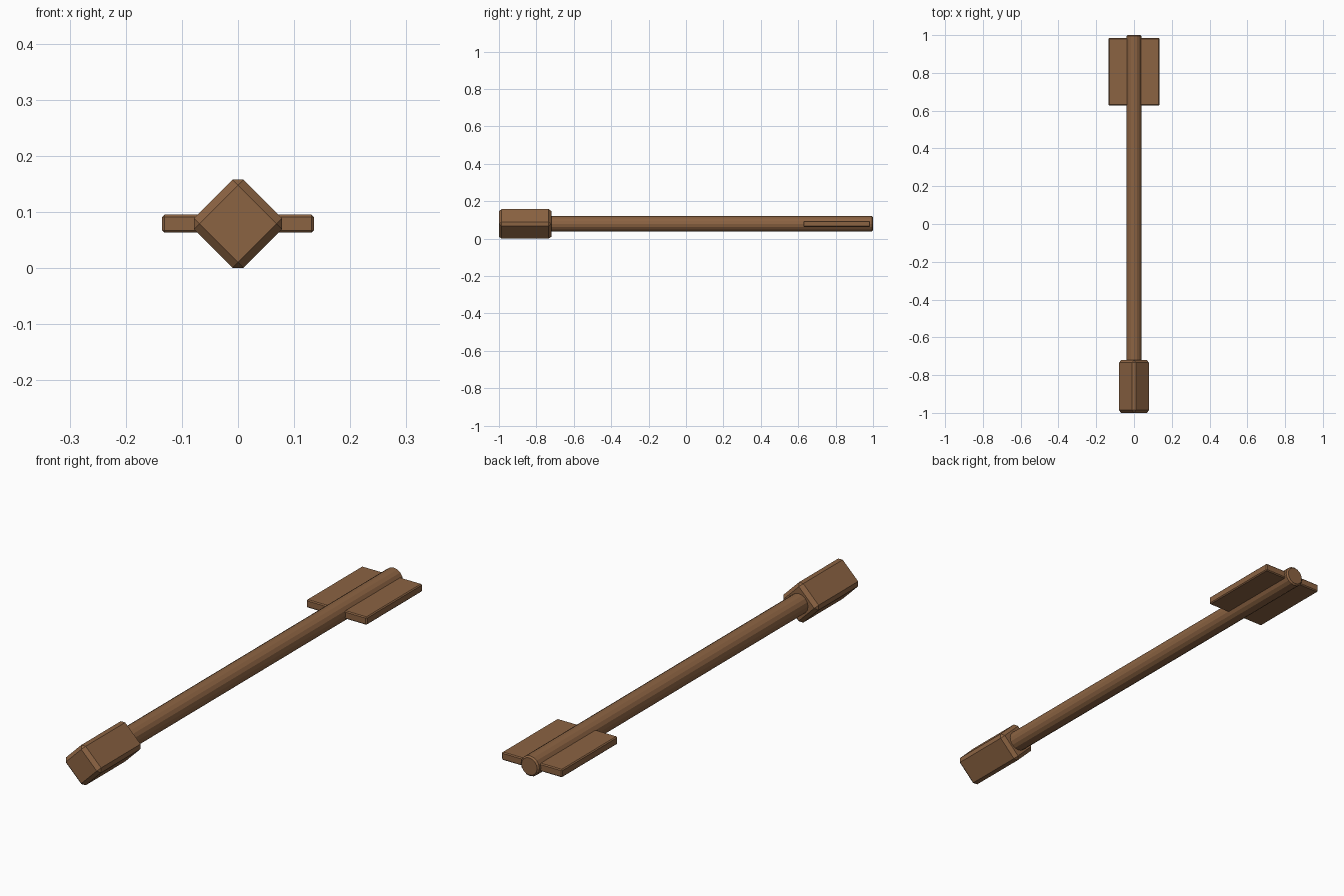
import bpy
from math import radians

if "Cube" in bpy.data.objects:
    bpy.data.objects.remove(bpy.data.objects["Cube"])

CZ = 0.079  # height of the shaft axis

wood = bpy.data.materials.new("brown_wood")
wood.diffuse_color = (0.26, 0.125, 0.055, 1)
wood.use_nodes = True
wood.node_tree.nodes["Principled BSDF"].inputs["Base Color"].default_value = wood.diffuse_color


def finish(name, bevel):
    """Name the active object, apply its transform, chamfer it and colour it."""
    ob = bpy.context.object
    ob.name = name
    bpy.ops.object.transform_apply(location=False, rotation=True, scale=True)
    mod = ob.modifiers.new("chamfer", 'BEVEL')
    mod.width = bevel
    mod.segments = 1
    mod.limit_method = 'ANGLE'
    mod.angle_limit = radians(50)
    ob.data.materials.append(wood)
    return ob


def box(name, x, y0, y1, z, bevel, roll=0):
    bpy.ops.mesh.primitive_cube_add(size=1, location=(0, (y0 + y1) / 2, CZ),
                                    rotation=(0, radians(roll), 0))
    bpy.context.object.scale = (x, y1 - y0, z)
    return finish(name, bevel)


# Shaft running back from inside the head
y0, y1 = -0.76, 1.0
bpy.ops.mesh.primitive_cylinder_add(vertices=16, radius=0.041, depth=y1 - y0,
                                    location=(0, (y0 + y1) / 2, CZ),
                                    rotation=(radians(90), 0, 0))
finish("shaft", 0.006)

# Square head turned on its corner
box("head", 0.1253, -1.0, -0.72, 0.1253, 0.014, roll=45)

# Flat tail fins: one plate through the shaft
box("tail_fins", 0.27, 0.628, 0.984, 0.032, 0.004)
